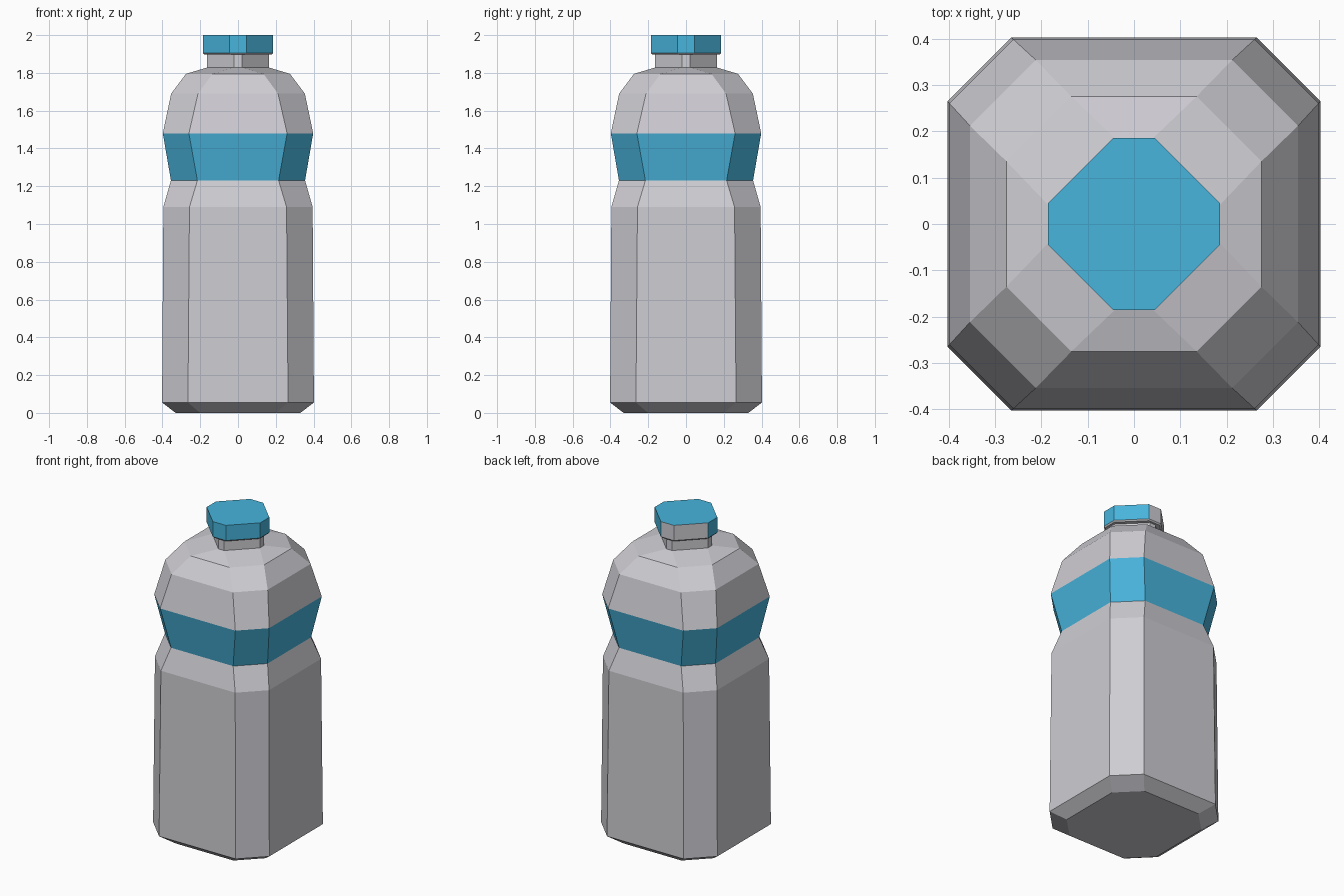
import bpy
import bmesh

cube = bpy.data.objects.get("Cube")
if cube:
    bpy.data.objects.remove(cube, do_unlink=True)


def make_material(name, rgb):
    mat = bpy.data.materials.new(name)
    mat.use_nodes = True
    mat.diffuse_color = (*rgb, 1)
    mat.node_tree.nodes["Principled BSDF"].inputs["Base Color"].default_value = (*rgb, 1)
    return mat


GREY = make_material("pale grey plastic", (0.62, 0.61, 0.65))
BLUE = make_material("bright blue", (0.065, 0.46, 0.72))


def octagon(a, b):
    """Chamfered square: half width a, half flat length b."""
    return [(b, -a), (a, -b), (a, b), (b, a), (-b, a), (-a, b), (-a, -b), (-b, -a)]


def loft(name, levels, is_blue):
    """Join octagon rings given as (height, half width, half flat)."""
    bm = bmesh.new()
    rings = [[bm.verts.new((x, y, z)) for x, y in octagon(a, b)] for z, a, b in levels]
    for low, high in zip(rings, rings[1:]):
        for i in range(8):
            j = (i + 1) % 8
            bm.faces.new((low[i], low[j], high[j], high[i]))
    bm.faces.new(rings[0][::-1])
    bm.faces.new(rings[-1])
    bm.normal_update()
    for face in bm.faces:
        face.material_index = int(is_blue(face.calc_center_median(), face.normal))
    mesh = bpy.data.meshes.new(name)
    bm.to_mesh(mesh)
    bm.free()
    mesh.materials.append(GREY)
    mesh.materials.append(BLUE)
    obj = bpy.data.objects.new(name, mesh)
    bpy.context.collection.objects.link(obj)
    return obj


# Bottle body with a blue label belt around the waist
loft("bottle_body", [
    (0.0, 0.33, 0.20),
    (0.055, 0.402, 0.265),
    (1.09, 0.395, 0.257),
    (1.23, 0.355, 0.215),
    (1.48, 0.398, 0.26),
    (1.69, 0.354, 0.212),
    (1.795, 0.275, 0.135),
    (1.828, 0.165, 0.02),
], lambda c, n: 1.23 < c.z < 1.48)

# Neck
loft("bottle_neck", [(1.82, 0.165, 0.02), (1.9, 0.165, 0.02)], lambda c, n: False)

# Cap: blue, with a grey underside and two grey faces at the back
loft("bottle_cap", [(1.897, 0.178, 0.04), (1.905, 0.185, 0.045), (2.0, 0.185, 0.045)],
     lambda c, n: n.z > 0.5 or (n.z > -0.3 and not (n.y > 0.5 and n.x < 0.1)))
